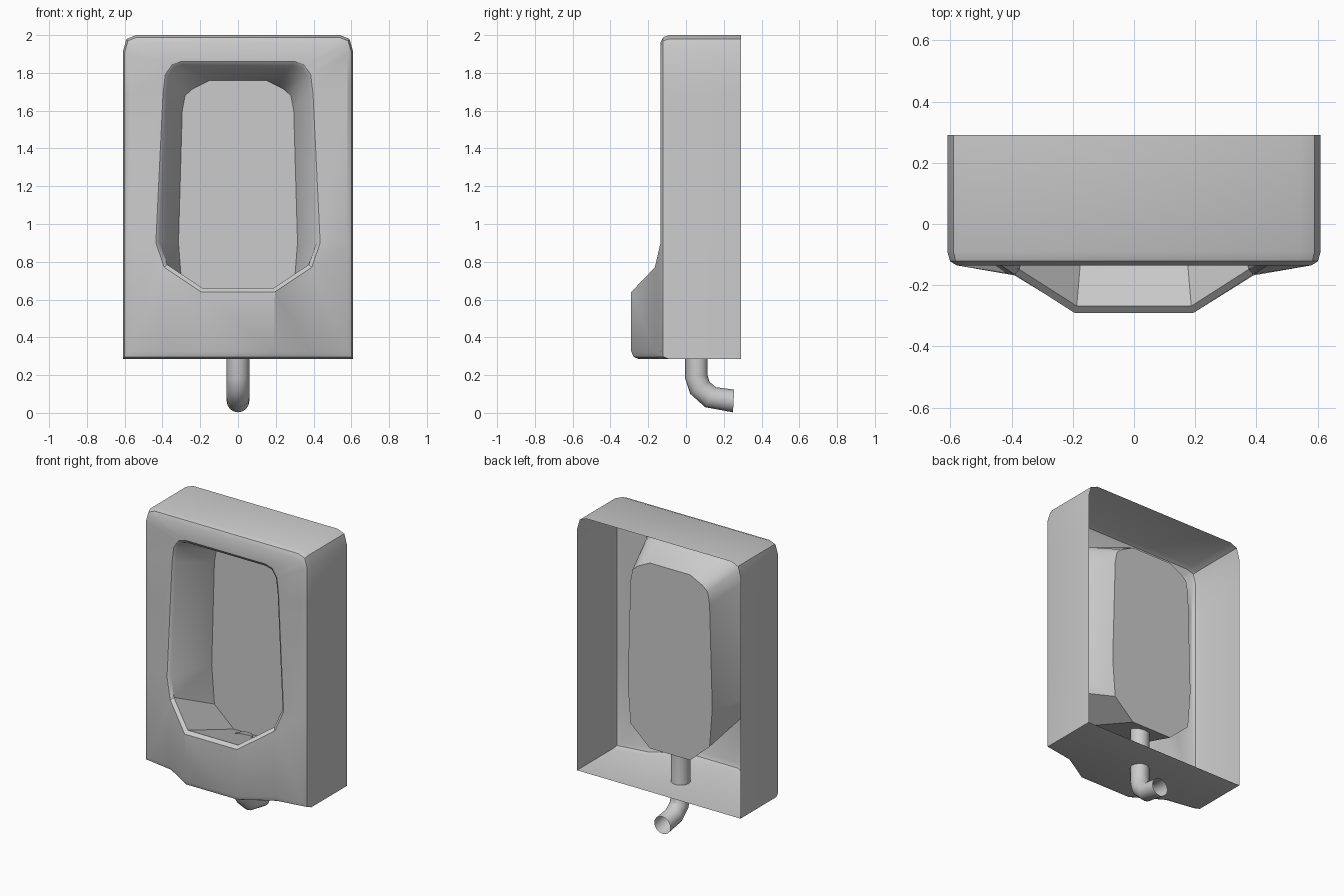
import bpy, bmesh
from math import sin, cos, pi, radians
from mathutils import Vector

if "Cube" in bpy.data.objects:
    bpy.data.objects.remove(bpy.data.objects["Cube"])


def loft(name, rings, cap_last=False):
    """Skin a list of equal-length closed rings."""
    bm = bmesh.new()
    loops = [[bm.verts.new(p) for p in r] for r in rings]
    n = len(loops[0])
    for a, b in zip(loops, loops[1:]):
        for i in range(n):
            j = (i + 1) % n
            bm.faces.new((a[i], a[j], b[j], b[i]))
    if cap_last:
        bm.faces.new(loops[-1])
    bmesh.ops.remove_doubles(bm, verts=bm.verts, dist=1e-4)
    bmesh.ops.recalc_face_normals(bm, faces=bm.faces)
    me = bpy.data.meshes.new(name)
    bm.to_mesh(me)
    bm.free()
    ob = bpy.data.objects.new(name, me)
    bpy.context.collection.objects.link(ob)
    bpy.ops.object.select_all(action='DESELECT')
    ob.select_set(True)
    bpy.context.view_layer.objects.active = ob
    bpy.ops.object.shade_smooth_by_angle(angle=radians(32))
    return ob


def mirrored(half):
    return half + [(-x, y, z) for x, y, z in reversed(half)]


# half rings, right side, top to bottom
F = -0.135
rim = [(.30, F, 1.86), (.35, F, 1.845), (.385, F, 1.79), (.397, F, 1.69),
       (.435, F, .90), (.39, -.165, .77), (.39, -.165, .77), (.195, -.29, .64)]
front = [(.53, F, 1.96), (.565, F, 1.945), (.58, F, 1.90), (.58, F, 1.69),
         (.58, F, .90), (.58, F, .325), (.39, -.168, .325), (.19, -.29, .325)]
side = [(.54, -.09, 2), (.59, -.09, 1.98), (.61, -.09, 1.91), (.61, -.09, 1.69),
        (.61, -.09, .90), (.61, -.09, .285), (.39, -.13, .285), (.19, -.25, .285)]
back = [(x, .29, z) for x, y, z in side]
inner = [(.29, -.12, 1.84), (.337, -.12, 1.827), (.368, -.12, 1.78), (.38, -.12, 1.685),
         (.417, -.12, .905), (.375, -.148, .785), (.375, -.148, .785), (.187, -.268, .66)]
bowl_back = [(.15, .17, 1.76), (.24, .17, 1.715), (.28, .17, 1.68), (.295, .17, 1.60),
             (.315, .17, .90), (.295, .17, .64), (.295, .17, .64), (.15, .17, .51)]

# rounded middle of the edge between front and sides
edge = []
for f, s in zip(front, side):
    corner = Vector((s[0], f[1], s[2]))
    edge.append(tuple(corner * .4 + Vector(f) * .3 + Vector(s) * .3))

# shell open at the back, with the bowl sunk into its front
loft("urinal_body", [mirrored(h) for h in
                     (back, side, edge, front, rim, inner, bowl_back)], cap_last=True)

# drain pipe: y, z, and tilt of each ring, open at both ends
path = [(.055, .55, 0), (.055, .19, 10), (.073, .133, 32), (.13, .083, 62), (.252, .063, 87)]
R, N = .06, 16
rings = []
for y, z, deg in path:
    t = radians(deg)
    rings.append([(R * cos(2 * pi * i / N),
                   y + R * sin(2 * pi * i / N) * cos(t),
                   z + R * sin(2 * pi * i / N) * sin(t)) for i in range(N)])
loft("drain_pipe", rings)
